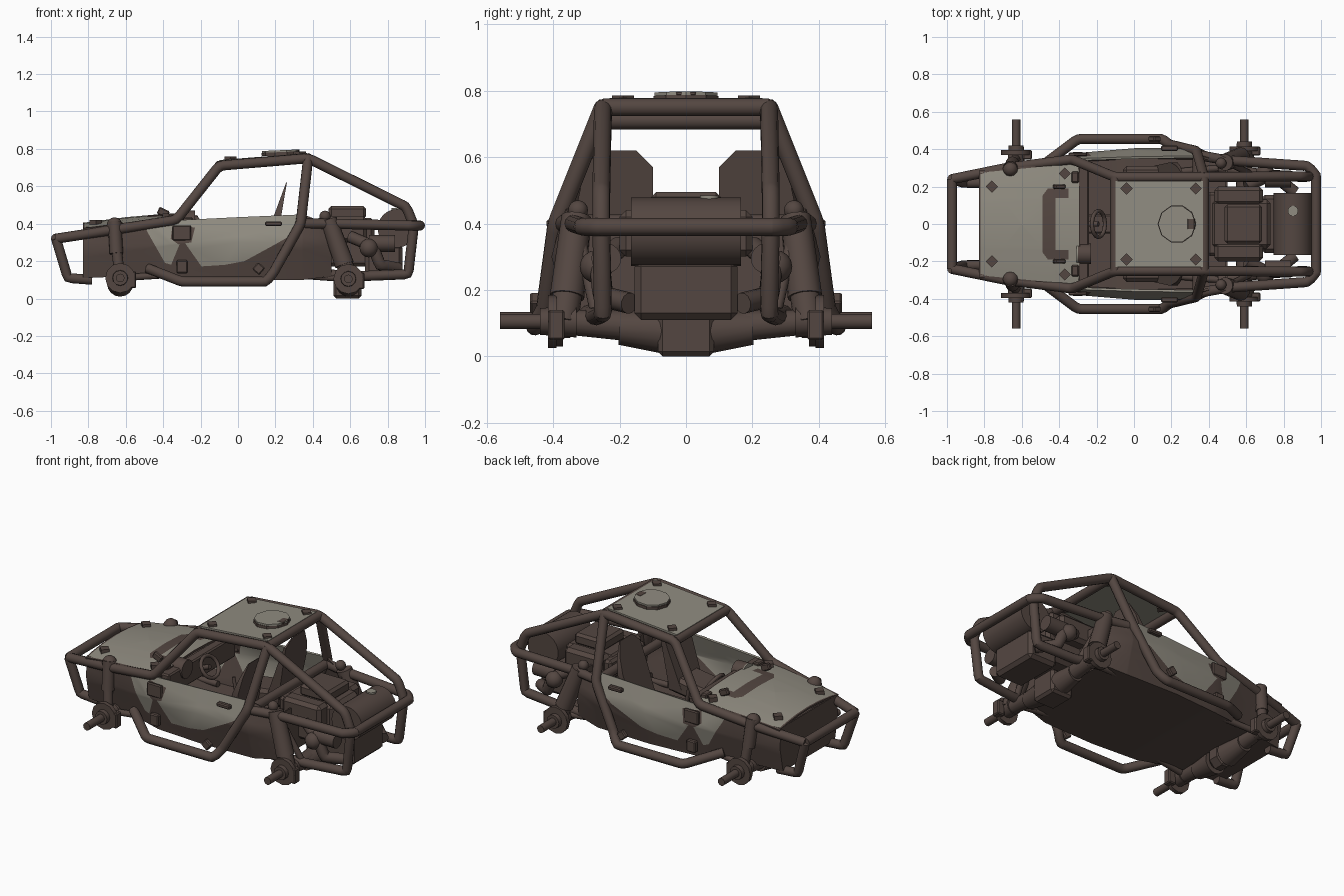
import bpy, bmesh
from math import radians, pi, cos, sin
from mathutils import Vector, Matrix

cube = bpy.data.objects.get("Cube")
if cube:
    bpy.data.objects.remove(cube, do_unlink=True)

parts = []


def material(name, rgb):
    m = bpy.data.materials.new(name)
    m.use_nodes = True
    m.diffuse_color = (*rgb, 1)
    m.node_tree.nodes["Principled BSDF"].inputs["Base Color"].default_value = (*rgb, 1)
    return m


BROWN = material("rusty brown", (0.088, 0.062, 0.053))
GREY = material("faded grey paint", (0.28, 0.262, 0.218))


def finish(name, bm, mat=BROWN, extra=None):
    me = bpy.data.meshes.new(name)
    bm.to_mesh(me)
    bm.free()
    ob = bpy.data.objects.new(name, me)
    bpy.context.collection.objects.link(ob)
    me.materials.append(mat)
    if extra:
        me.materials.append(extra)
    parts.append(ob)
    return ob


def box(name, centre, size, tilt=0, mat=BROWN, bevel=0.008):
    bm = bmesh.new()
    bmesh.ops.create_cube(bm, size=1, matrix=Matrix.Diagonal((*size, 1)))
    if bevel:
        bmesh.ops.bevel(bm, geom=bm.edges[:], offset=bevel, segments=1, affect='EDGES')
    bm.transform(Matrix.Translation(centre) @ Matrix.Rotation(radians(tilt), 4, 'Y'))
    finish(name, bm, mat)


def rod(name, a, b, r1, r2=None, sides=16, mat=BROWN):
    a, b = Vector(a), Vector(b)
    d = b - a
    bm = bmesh.new()
    bmesh.ops.create_cone(bm, cap_ends=True, segments=sides, radius1=r1,
                          radius2=r1 if r2 is None else r2, depth=d.length)
    bm.transform(Matrix.Translation((a + b) / 2) @ d.to_track_quat('Z', 'Y').to_matrix().to_4x4())
    finish(name, bm, mat)


def ball(name, centre, r):
    bm = bmesh.new()
    bmesh.ops.create_uvsphere(bm, u_segments=12, v_segments=8, radius=r,
                              matrix=Matrix.Translation(centre))
    finish(name, bm)


def tube(name, points, r=0.027, closed=False):
    # bent pipe, with each corner softened by two extra points
    pts = [Vector(p) for p in points]
    path = pts[:1]
    for p, q, n in zip(pts, pts[1:], pts[2:]):
        path += [q + (p - q).normalized() * 0.022, q + ((p + n) / 2 - q) * 0.03,
                 q + (n - q).normalized() * 0.022]
    path = pts if closed else path + pts[-1:]
    cu = bpy.data.curves.new(name, 'CURVE')
    cu.dimensions = '3D'
    cu.bevel_depth, cu.bevel_resolution, cu.use_fill_caps = r, 4, True
    sp = cu.splines.new('POLY')
    sp.points.add(len(path) - 1)
    for sp_pt, co in zip(sp.points, path):
        sp_pt.co = (*co, 1)
    sp.use_cyclic_u = closed
    cu.materials.append(BROWN)
    ob = bpy.data.objects.new(name, cu)
    bpy.context.collection.objects.link(ob)
    parts.append(ob)


def loft(rows, caps=False):
    bm = bmesh.new()
    vs = [[bm.verts.new(p) for p in row] for row in rows]
    for a, b in zip(vs, vs[1:]):
        for i in range(len(a) - 1):
            bm.faces.new((a[i], a[i + 1], b[i + 1], b[i]))
    if caps:
        bm.faces.new(vs[0])
        bm.faces.new(vs[-1])
    bmesh.ops.recalc_face_normals(bm, faces=bm.faces)
    return bm


def cut(bm, poly, v):
    # slice along every edge of a convex outline drawn in x and axis v
    for (ax, av), (bx, bv) in zip(poly, poly[1:] + poly[:1]):
        co, no = Vector((ax, 0, 0)), Vector((bv - av, 0, 0))
        co[v], no[v] = av, ax - bx
        bmesh.ops.bisect_plane(bm, geom=bm.verts[:] + bm.edges[:] + bm.faces[:],
                               plane_co=co, plane_no=no, dist=1e-5)


def inside(c, poly, v):
    return all((bx - ax) * (c[v] - av) - (bv - av) * (c.x - ax) >= 0
               for (ax, av), (bx, bv) in zip(poly, poly[1:] + poly[:1]))


def paint(bm, v, main, patches):
    # grey where inside the main outline and outside its patches
    for poly in [main] + patches:
        cut(bm, poly, v)
    for f in bm.faces:
        c = f.calc_center_median()
        f.material_index = int(inside(c, main, v) and not any(inside(c, p, v) for p in patches))


def thicken(ob, t):
    m = ob.modifiers.new("thickness", 'SOLIDIFY')
    m.thickness, m.offset = t, -1


# Open body tub: x, then y and z of the top, waist and sill
stations = [(-.83, .27, .38, .28, .26, .25, .11), (-.54, .32, .40, .33, .28, .29, .12),
            (-.3, .35, .42, .38, .30, .34, .1), (0, .36, .435, .405, .30, .36, .1),
            (.35, .365, .45, .405, .30, .35, .1), (.5, .33, .39, .34, .28, .32, .12)]
rows = []
for x, yt, zt, ym, zm, yb, zb in stations:
    half = [(yt, zt), (ym, zm), (yb, zb)]
    rows.append([(x, y, z) for y, z in half] + [(x, -y, z) for y, z in half[::-1]])
bm = loft(rows, caps=True)
paint(bm, 2,
      [(-.56, .5), (-.47, .33), (-.39, .19), (-.3, .165), (-.07, .18), (.035, .2), (.2, .29),
       (.34, .37), (.34, .5)],
      [[(-.36, .32), (-.32, .29), (-.25, .30), (-.23, .38), (-.35, .39)],
       [(-.3, .32), (-.37, .15), (-.18, .15)]])
thicken(finish("body_tub", bm, BROWN, GREY), 0.012)

# Crowned hood with a brown band
rows = [[(x, w * t, z - 0.03 * t * t) for t in (-1, -.75, -.4, 0, .4, .75, 1)]
        for x, w, z in ((-.83, .285, .405), (-.6, .305, .435), (-.45, .32, .448), (-.29, .335, .455))]
bm = loft(rows)
paint(bm, 1, [(-.82, -.275), (-.295, -.325), (-.295, .325), (-.82, .275)],
      [[(-.49, -.15), (-.46, -.19), (-.42, -.19), (-.42, .19), (-.46, .19), (-.49, .15)],
       [(-.42, .14), (-.35, .14), (-.35, .19), (-.42, .19)],
       [(-.42, -.19), (-.35, -.19), (-.35, -.14), (-.42, -.14)]])
thicken(finish("hood", bm, BROWN, GREY), 0.012)

# Roof plate and hatch
box("roof_plate", (.135, 0, .752), (.47, .46, .014), -4.5, GREY, 0)
rod("hatch_rim", (.23, 0, .765), (.2293, 0, .783), .103, sides=10)
rod("roof_hatch", (.23, 0, .765), (.2288, 0, .793), .1, sides=10, mat=GREY)
box("hatch_latch", (.305, 0, .791), (.04, .06, .012), -2, bevel=.003)

# Dash, gauge hood, steering wheel, centre tunnel
box("dashboard", (-.27, 0, .37), (.06, .64, .13))
rod("gauge_hood", (-.3, -.16, .415), (-.23, -.16, .415), .055)
rod("gauge_hood_plate", (-.307, -.16, .415), (-.299, -.16, .415), .055, mat=GREY)
rod("steering_column", (-.27, 0, .35), (-.19, 0, .38), .014)
tube("steering_wheel", [(-.19 - .035 * sin(a), .07 * cos(a), .38 + .055 * sin(a))
                        for a in (i * pi / 8 for i in range(16))], .011, True)
box("centre_tunnel", (.03, 0, .16), (.56, .1, .1))
rod("gear_lever", (.0, 0, .2), (-.03, 0, .36), .01)

# Frame cross tubes
for name, x, y, z in (("front_bumper_bar", -.973, .24, .32), ("roof_front_bar", -.1, .25, .71),
                      ("roof_rear_bar", .375, .25, .75), ("rear_bumper_bar", .973, .26, .39),
                      ("waist_bar", .34, .38, .4)):
    tube(name, [(x, -y, z), (x, y, z)])

for s, side in ((1, "left"), (-1, "right")):
    def pipe(name, pts, r=.027):
        tube(f"{side}_{name}", [(x, s * y, z) for x, y, z in pts], r)

    def bar(name, a, b, r1, r2=None, sides=16):
        rod(f"{side}_{name}", (a[0], s * a[1], a[2]), (b[0], s * b[1], b[2]), r1, r2, sides)

    def block(name, c, size, tilt=0, bevel=.006):
        box(f"{side}_{name}", (c[0], s * c[1], c[2]), size, tilt, bevel=bevel)

    # Roll cage
    pipe("upper_rail", [(-.973, .24, .32), (-.68, .30, .365), (-.33, .345, .42), (-.1, .25, .71),
                        (.375, .25, .75), (.9, .255, .49), (.94, .255, .39), (.91, .25, .13),
                        (.66, .27, .12), (.45, .3, .13)])
    pipe("front_bumper_post", [(-.973, .24, .32), (-.91, .22, .11), (-.78, .22, .1)])
    pipe("side_hoop", [(-.48, .32, .16), (-.3, .455, .09), (.15, .455, .09), (.19, .425, .14),
                       (.335, .39, .4), (.375, .25, .75)])
    pipe("rear_rail", [(.335, .37, .4), (.5, .34, .4), (.93, .31, .39), (.973, .26, .39), (.973, .2, .39)])
    pipe("rear_cross_brace", [(.5, .33, .4), (.62, .27, .13)], .018)

    # Seats: bucket cushion and a tapering backrest with trimmed corners
    block("seat_cushion", (.08, .21, .22), (.27, .2, .1), -8, bevel=.02)
    outline = [(-.1, .2), (.1, .2), (.12, .45), (.1, .54), (.06, .62), (-.06, .62), (-.11, .57), (-.11, .45)]
    rear = [(.19 + (z - .2) * .17, s * (.21 + dy), z) for dy, z in outline]
    front = [(x - .2 * (.64 - z), y, z) for x, y, z in rear]
    bm = loft([front + front[:1], rear + rear[:1]], caps=False)
    bmesh.ops.remove_doubles(bm, verts=bm.verts, dist=1e-5)
    bmesh.ops.holes_fill(bm, edges=bm.edges)
    bmesh.ops.recalc_face_normals(bm, faces=bm.faces)
    finish(f"{side}_seat_back", bm)

    # Bolts on the roof and hood, door fittings
    for i, (x, y, z) in enumerate(((-.04, .19, .745), (.33, .19, .772), (-.76, .2, .405), (-.37, .27, .44))):
        bar(f"panel_bolt_{i}", (x, y, z - .02), (x, y, z + .014), .033, sides=4)
    block("hood_hinge", (-.4, .2, .46), (.06, .025, .04), 25)
    block("hood_pin", (-.315, .25, .44), (.04, .06, .03))
    block("door_handle", (.19, .405, .4), (.09, .03, .025))
    block("upper_door_hinge", (-.3, .373, .35), (.1, .02, .08))
    block("lower_door_hinge", (-.3, .37, .17), (.06, .03, .07))
    block("hoop_bracket", (.11, .455, .16), (.05, .03, .05), 40)

    # Axle halves, hubs and shafts
    for end, x, z, y in (("front", -.63, .11, .37), ("rear", .59, .105, .39)):
        bar(f"{end}_axle_tube", (x, .05, z - .02), (x, y, z), .052, .036)
        bar(f"{end}_axle_cone", (x, .05, z - .03), (x, .2, z - .02), .07, .05)
        bar(f"{end}_hub", (x, y, z), (x, y + .025, z), .08, sides=12)
        bar(f"{end}_hub_collar", (x, y - .06, z), (x, y + .05, z), .048, .04, 12)
        bar(f"{end}_stub_shaft", (x, y, z), (x, .56, z), .023, sides=12)
        block(f"{end}_brake_caliper", (x + .06, y, z - .01), (.05, .05, .09))
        bar(f"{end}_trailing_arm", (x, .31, z), (x - .35 if x > 0 else x + .3, .28, .13), .018)

    # Shock absorbers
    bar("front_shock_lower", (-.63, .35, .1), (-.65, .325, .27), .028)
    bar("front_shock_body", (-.65, .325, .24), (-.66, .30, .41), .036)
    ball(f"{side}_front_shock_cap", (-.66, s * .295, .392), .042)
    bar("rear_shock_lower", (.6, .37, .1), (.55, .35, .24), .045)
    bar("rear_shock_body", (.57, .358, .18), (.485, .33, .42), .052, .045)
    ball(f"{side}_rear_shock_cap", (.465, s * .325, .44), .03)

    # Engine banks and exhaust
    block("cylinder_bank", (.56, .15, .37), (.26, .1, .14), bevel=.02)
    bar("air_filter", (.7, .24, .295), (.84, .24, .295), .045)
    ball(f"{side}_exhaust_joint", (.7, s * .27, .27), .05)
    pipe("exhaust_pipe", [(.6, .2, .33), (.72, .26, .28), (.76, .25, .18), (.86, .17, .16)], .032)

# Differentials
box("front_differential", (-.63, .0, .09), (.12, .14, .14), bevel=.04)
box("rear_differential", (.585, 0, .075), (.15, .17, .15), bevel=.015)

# Engine, tank and rear drum
box("engine_block", (.57, 0, .3), (.32, .26, .26), bevel=.02)
box("engine_cover", (.585, 0, .46), (.2, .21, .07), bevel=.015)
box("engine_mount", (.44, 0, .36), (.1, .34, .12), bevel=.015)
box("rear_tank", (.78, 0, .2), (.2, .31, .18), bevel=.02)
rod("rear_drum", (.85, -.165, .375), (.85, .165, .375), .103, sides=24)
rod("drum_cap", (.85, .07, .46), (.85, .07, .485), .028, sides=12, mat=GREY)

# Turn pipes into meshes and keep hard edges crisp
bpy.ops.object.select_all(action='DESELECT')
for ob in parts:
    ob.select_set(True)
bpy.context.view_layer.objects.active = parts[0]
bpy.ops.object.convert(target='MESH')
bpy.ops.object.shade_smooth_by_angle(angle=radians(35))
